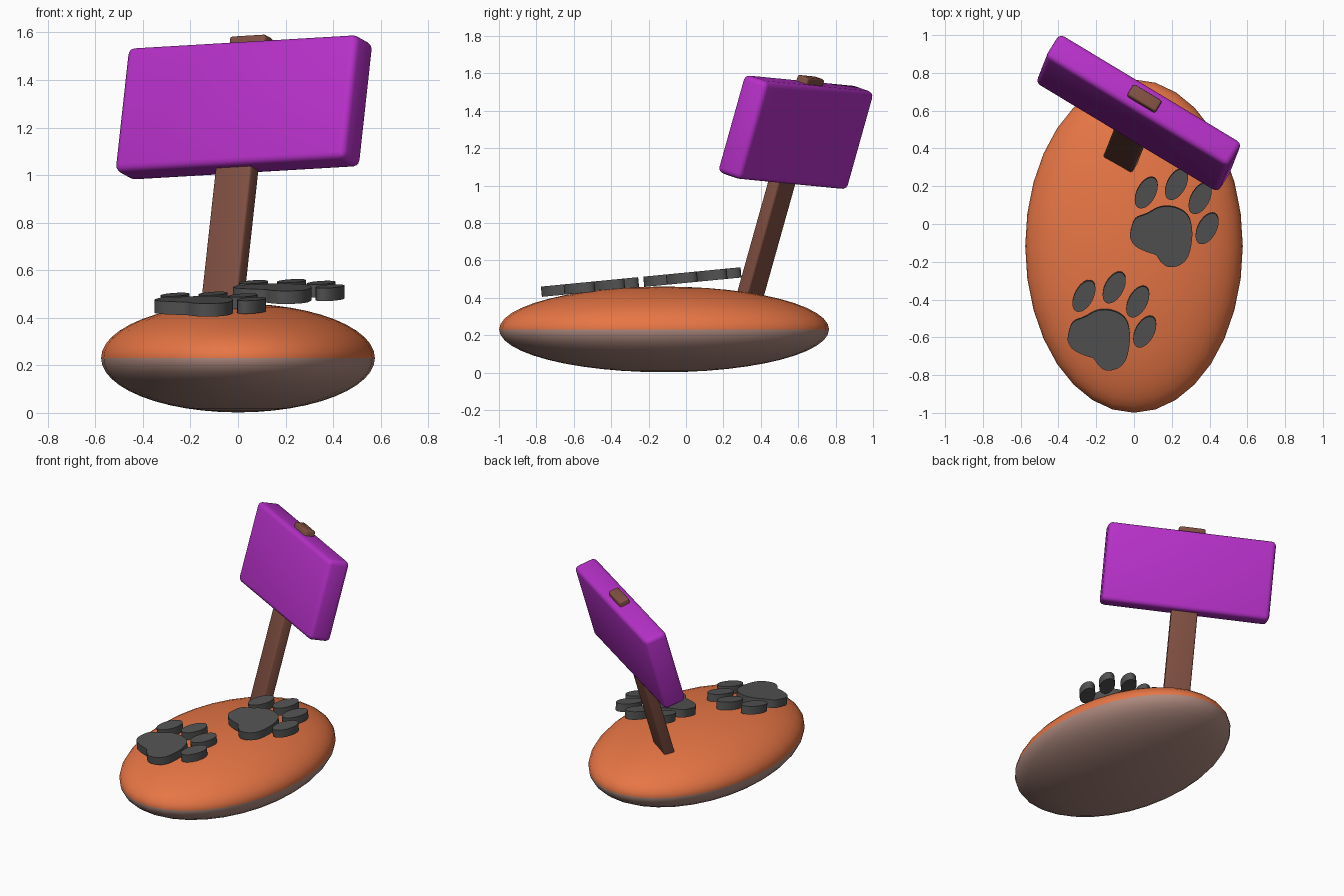
import bpy, bmesh
from math import sin, cos, pi, radians, atan
from mathutils import Vector, Matrix

if "Cube" in bpy.data.objects:
    bpy.data.objects.remove(bpy.data.objects["Cube"])


def mat(name, rgb):
    m = bpy.data.materials.new(name)
    m.diffuse_color = (*rgb, 1)
    m.use_nodes = True
    m.node_tree.nodes["Principled BSDF"].inputs["Base Color"].default_value = m.diffuse_color
    return m


ORANGE = mat("orange", (0.80, 0.18, 0.06))
TAUPE = mat("taupe", (0.42, 0.25, 0.21))
PURPLE = mat("purple", (0.47, 0.03, 0.58))
BROWN = mat("brown", (0.22, 0.08, 0.055))
GREY = mat("dark_grey", (0.085, 0.085, 0.085))


def finish(name, bm, *mats, angle=40):
    me = bpy.data.meshes.new(name)
    bmesh.ops.recalc_face_normals(bm, faces=bm.faces)
    bm.to_mesh(me)
    bm.free()
    ob = bpy.data.objects.new(name, me)
    bpy.context.collection.objects.link(ob)
    for m in mats:
        me.materials.append(m)
    bpy.ops.object.select_all(action='DESELECT')
    ob.select_set(True)
    bpy.context.view_layer.objects.active = ob
    bpy.ops.object.shade_smooth_by_angle(angle=radians(angle))
    return ob


# Body: flattened ellipsoid, orange above and taupe below
bm = bmesh.new()
bmesh.ops.create_uvsphere(bm, u_segments=32, v_segments=24, radius=1)
for f in bm.faces:
    f.material_index = 0 if f.calc_center_median().z > 0 else 1
bmesh.ops.transform(bm, verts=bm.verts, matrix=Matrix.Translation((0, -0.117, 0.231))
                    @ Matrix.Diagonal((0.576, 0.882, 0.229, 1)))
finish("body", bm, ORANGE, TAUPE)

# Leaning frame shared by the post and the sign board
up = Vector((0.105, 0.268, 0.957)).normalized()
side = Vector((0.855, -0.515, 0.0505)).normalized()
back = up.cross(side).normalized()
side = back.cross(up)
frame = Matrix((side, back, up)).transposed().to_4x4()
frame.translation = (0.025, 0.5875, 1.285)


def leaning_box(name, half, z, bevel, m):
    bm = bmesh.new()
    bmesh.ops.create_cube(bm, size=2)
    bmesh.ops.transform(bm, verts=bm.verts,
                        matrix=Matrix.Translation((0, 0, z)) @ Matrix.Diagonal((*half, 1)))
    bmesh.ops.bevel(bm, geom=bm.edges[:], offset=bevel, segments=3, profile=0.5,
                    affect='EDGES')
    bmesh.ops.transform(bm, verts=bm.verts, matrix=frame)
    finish(name, bm, m)


leaning_box("sign_board", (0.565, 0.077, 0.273), 0, 0.03, PURPLE)
leaning_box("sign_post", (0.088, 0.036, 0.65), -0.342, 0.012, BROWN)


# Paw outlines
def smooth_loop(pts, n=4):
    pts = [Vector(p) for p in pts]
    out = []
    for i in range(len(pts)):
        a, b, c, d = (pts[(i + k) % len(pts)] for k in (-1, 0, 1, 2))
        for j in range(n):
            t = j / n
            out.append(0.5 * (2 * b + (c - a) * t + (2 * a - 5 * b + 4 * c - d) * t ** 2
                              + (3 * b - a - 3 * c + d) * t ** 3))
    return out


def toe_loop(cx, cy, n=24):
    r = Matrix.Rotation(radians(62), 2)
    return [Vector((cx, cy)) + r @ Vector((0.09 * cos(2 * pi * i / n), 0.05 * sin(2 * pi * i / n)))
            for i in range(n)]


PAD = smooth_loop([(-.02, -.05), (.005, .025), (.07, .055), (.14, .09), (.22, .087),
                   (.285, .045), (.308, -.035), (.302, -.12), (.28, -.185), (.235, -.222),
                   (.18, -.228), (.14, -.2), (.115, -.165), (.07, -.15), (.01, -.12),
                   (-.016, -.085)])
TOES = [toe_loop(*c) for c in ((.065, .165), (.225, .21), (.35, .135), (.387, -.025))]


# Paw prints: thick plates lying on one gently sloping plane
def paw(name, dx, dy):
    bm = bmesh.new()
    for loop in [PAD] + TOES:
        face = bm.faces.new([bm.verts.new((p.x + dx, p.y + dy, 0)) for p in loop])
        ext = bmesh.ops.extrude_face_region(bm, geom=[face], use_keep_orig=True)
        vs = [g for g in ext["geom"] if isinstance(g, bmesh.types.BMVert)]
        bmesh.ops.translate(bm, verts=vs, vec=(0, 0, -0.055))
    bmesh.ops.transform(bm, verts=bm.verts, matrix=Matrix.Translation((0, 0, 0.535))
                        @ Matrix.Rotation(atan(0.097), 4, 'X'))
    finish(name, bm, GREY)


paw("rear_paw_print", 0, 0)
paw("front_paw_print", -0.33, -0.55)
